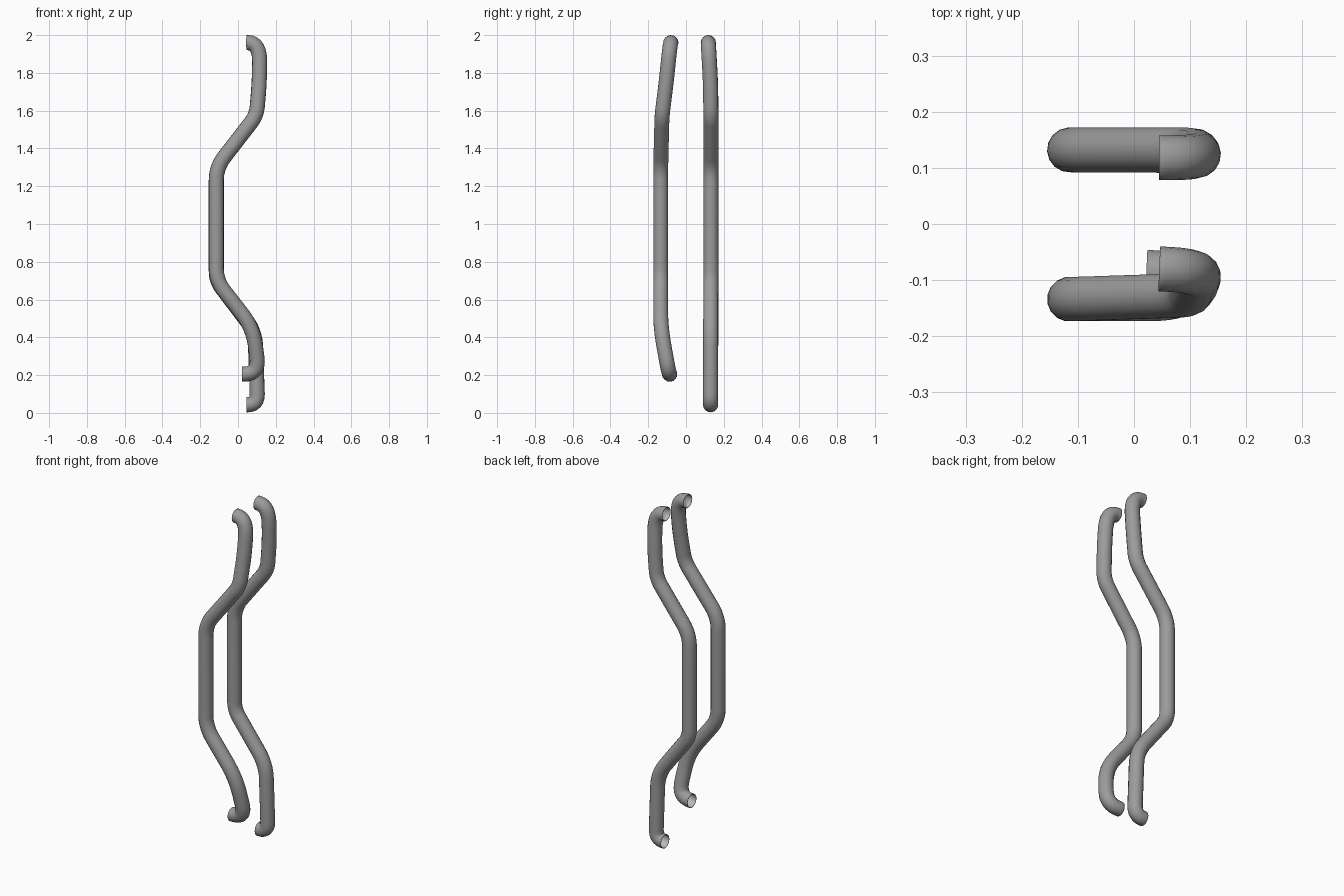
import bpy
from mathutils import Vector

cube = bpy.data.objects.get("Cube")
if cube:
    bpy.data.objects.remove(cube, do_unlink=True)

RADIUS = 0.04


def make_material(name, rgb):
    mat = bpy.data.materials.new(name)
    mat.use_nodes = True
    colour = (*rgb, 1.0)
    mat.diffuse_color = colour
    mat.node_tree.nodes["Principled BSDF"].inputs["Base Color"].default_value = colour
    return mat


grey = make_material("pipe grey", (0.33, 0.33, 0.33))
pale = make_material("pipe inside pale grey", (0.5, 0.49, 0.49))


def rounded_path(corners, steps=8):
    """Replace each inner corner (x, y, z, trim) by a smooth bend."""
    pts = [Vector(c[:3]) for c in corners]
    path = [pts[0]]
    for i in range(1, len(pts) - 1):
        before, here, after = pts[i - 1:i + 2]
        trim = corners[i][3]
        d_in, d_out = before - here, after - here
        a = here + d_in.normalized() * min(trim, d_in.length * 0.9)
        b = here + d_out.normalized() * min(trim, d_out.length * 0.9)
        for s in range(steps + 1):
            t = s / steps
            path.append(a * (1 - t) ** 2 + here * 2 * t * (1 - t) + b * t ** 2)
    path.append(pts[-1])
    return path


def make_pipe(name, corners):
    path = rounded_path(corners)
    curve = bpy.data.curves.new(name, "CURVE")
    curve.dimensions = "3D"
    curve.bevel_depth = RADIUS
    curve.bevel_resolution = 6
    curve.use_fill_caps = False
    spline = curve.splines.new("POLY")
    spline.points.add(len(path) - 1)
    for point, co in zip(spline.points, path):
        point.co = (*co, 1)
    curve.materials.append(grey)
    curve.materials.append(pale)
    obj = bpy.data.objects.new(name, curve)
    bpy.context.collection.objects.link(obj)
    bpy.ops.object.select_all(action="DESELECT")
    obj.select_set(True)
    bpy.context.view_layer.objects.active = obj
    bpy.ops.object.convert(target="MESH")
    obj = bpy.context.object
    # thin wall with a paler bore, open at both ends
    bpy.ops.object.mode_set(mode="EDIT")
    bpy.ops.mesh.select_all(action="SELECT")
    bpy.ops.mesh.normals_make_consistent(inside=False)
    bpy.ops.object.mode_set(mode="OBJECT")
    wall = obj.modifiers.new("wall", "SOLIDIFY")
    wall.thickness = 0.003
    wall.offset = -1
    wall.material_offset = 1
    bpy.ops.object.shade_smooth_by_angle()
    return obj


# Back pipe, top end to bottom end
make_pipe("back_pipe", [
    (0.045, 0.118, 1.96),
    (0.117, 0.118, 1.96, 0.11),
    (0.113, 0.13, 1.75, 0.08),
    (0.098, 0.132, 1.575, 0.05),
    (-0.115, 0.132, 1.30, 0.07),
    (-0.115, 0.132, 0.70, 0.05),
    (0.09, 0.131, 0.43, 0.08),
    (0.104, 0.13, 0.043, 0.06),
    (0.045, 0.13, 0.043),
])

# Front pipe, with its lower end swept inward
make_pipe("front_pipe", [
    (0.045, -0.08, 1.96),
    (0.117, -0.083, 1.96, 0.11),
    (0.113, -0.105, 1.75, 0.06),
    (0.098, -0.127, 1.575, 0.05),
    (-0.115, -0.134, 1.30, 0.07),
    (-0.115, -0.134, 0.70, 0.07),
    (0.08, -0.134, 0.45, 0.10),
    (0.112, -0.09, 0.205, 0.09),
    (0.022, -0.086, 0.205),
])
